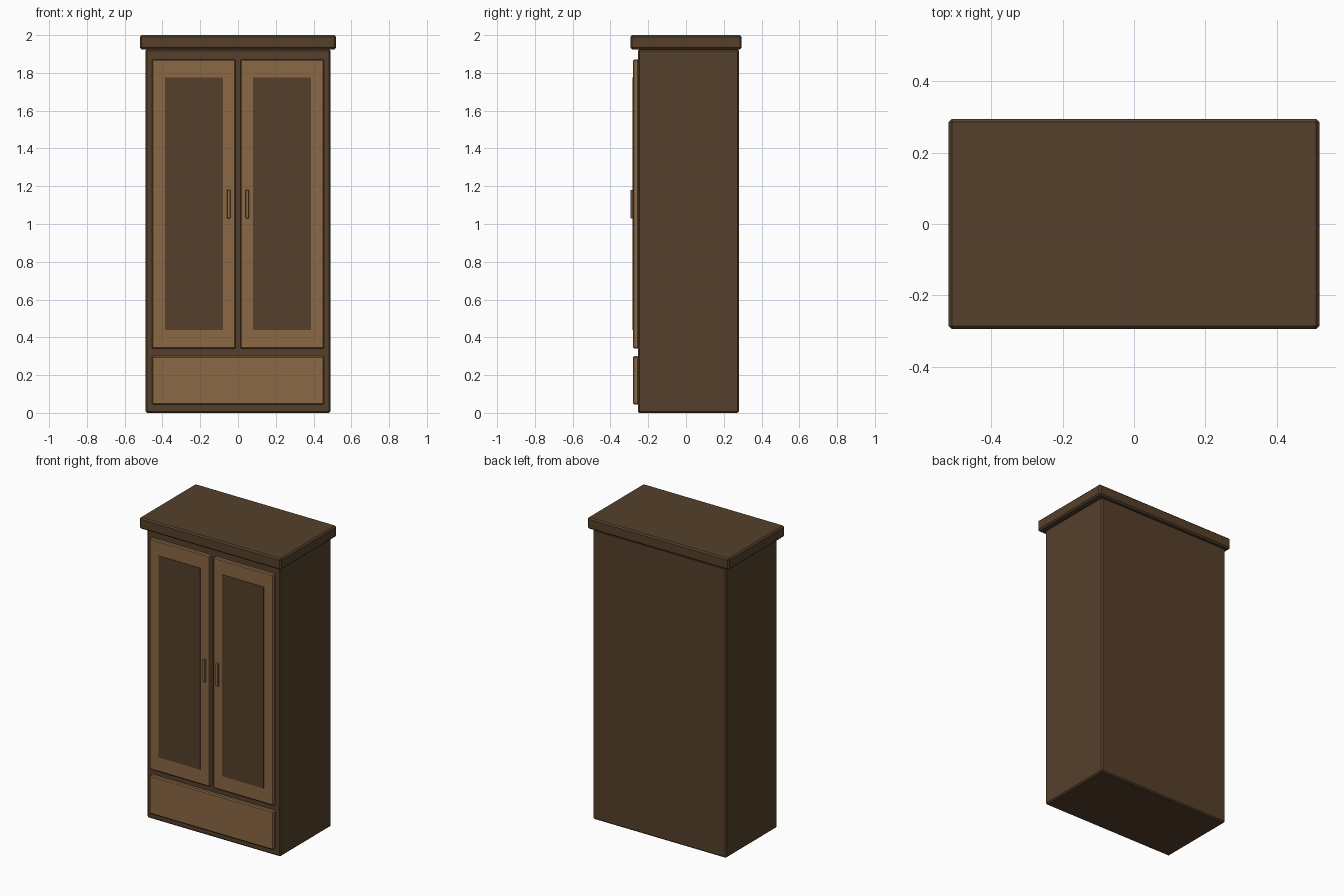
import bpy
import bmesh
from mathutils import Vector

if "Cube" in bpy.data.objects:
    bpy.data.objects.remove(bpy.data.objects["Cube"])


def material(name, rgb):
    m = bpy.data.materials.new(name)
    m.diffuse_color = (*rgb, 1.0)
    m.use_nodes = True
    m.node_tree.nodes["Principled BSDF"].inputs["Base Color"].default_value = m.diffuse_color
    return m


dark_wood = material("dark wood", (0.091, 0.051, 0.024))
light_wood = material("light wood", (0.258, 0.138, 0.060))


def box(name, x, y, z, mat, bevel=0.0):
    """Box spanning the (min, max) ranges, with optional chamfered edges."""
    lo, hi = Vector((x[0], y[0], z[0])), Vector((x[1], y[1], z[1]))
    centre, size = (lo + hi) / 2, hi - lo
    bm = bmesh.new()
    bmesh.ops.create_cube(bm, size=1.0)
    bmesh.ops.scale(bm, vec=size, verts=bm.verts)
    mesh = bpy.data.meshes.new(name)
    bm.to_mesh(mesh)
    bm.free()
    mesh.materials.append(mat)
    obj = bpy.data.objects.new(name, mesh)
    obj.location = centre
    bpy.context.collection.objects.link(obj)
    if bevel:
        mod = obj.modifiers.new("chamfer", 'BEVEL')
        mod.width = bevel
        mod.segments = 1
    return obj


# Carcass and overhanging top
box("cabinet_body", (-0.49, 0.49), (-0.255, 0.28), (0.0, 1.925), dark_wood, 0.008)
box("cabinet_top", (-0.52, 0.52), (-0.295, 0.295), (1.925, 2.0), dark_wood, 0.009)

# Mirrored doors, each with a dark panel and an upright handle
for side, s in (("left", -1), ("right", 1)):
    def span(a, b):
        return tuple(sorted((s * a, s * b)))
    box(side + "_door", span(0.012, 0.456), (-0.28, -0.25), (0.34, 1.872), light_wood, 0.006)
    box(side + "_door_panel", span(0.08, 0.387), (-0.283, -0.276), (0.438, 1.776), dark_wood)
    box(side + "_handle", span(0.04, 0.058), (-0.294, -0.276), (1.03, 1.18), light_wood, 0.002)

# Wide bottom drawer
box("drawer_front", (-0.456, 0.456), (-0.28, -0.25), (0.045, 0.3), light_wood, 0.006)
